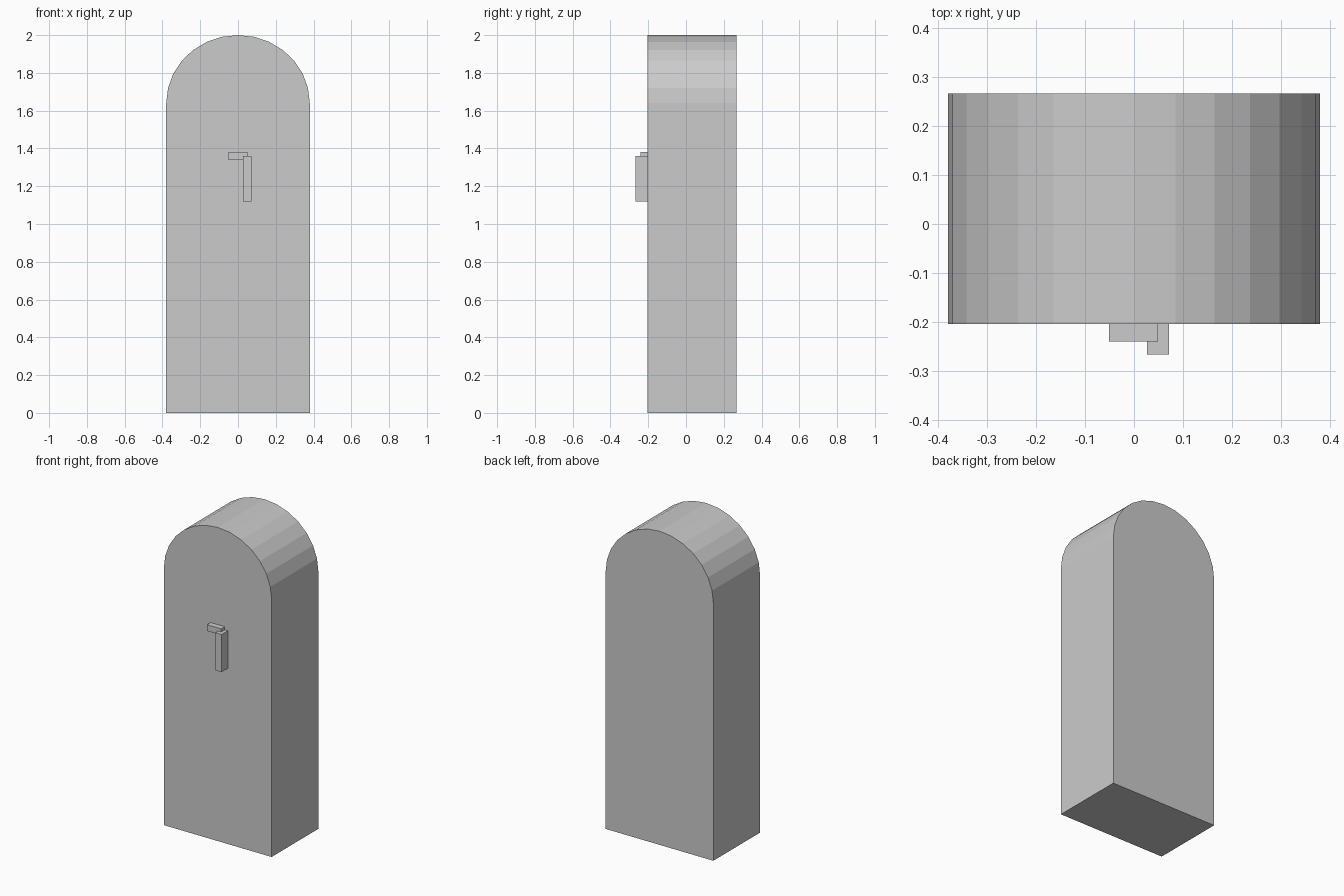
import bpy
import bmesh
import math
from mathutils import Matrix, Vector

cube = bpy.data.objects.get("Cube")
if cube:
    bpy.data.objects.remove(cube, do_unlink=True)

grey = bpy.data.materials.new("plain grey")
grey.use_nodes = True
colour = (0.6, 0.6, 0.6, 1)
grey.diffuse_color = colour
grey.node_tree.nodes["Principled BSDF"].inputs["Base Color"].default_value = colour


def add_object(name, bm):
    bmesh.ops.recalc_face_normals(bm, faces=bm.faces)
    mesh = bpy.data.meshes.new(name)
    bm.to_mesh(mesh)
    bm.free()
    mesh.materials.append(grey)
    obj = bpy.data.objects.new(name, mesh)
    bpy.context.collection.objects.link(obj)
    return obj


def box(name, low, high):
    low, high = Vector(low), Vector(high)
    bm = bmesh.new()
    matrix = Matrix.Translation((low + high) / 2) @ Matrix.Diagonal((*(high - low), 1))
    bmesh.ops.create_cube(bm, size=1, matrix=matrix)
    return add_object(name, bm)


# Arched body: flat-sided profile with a faceted round top, extruded to the back
HALF_WIDTH, SPRING, HEIGHT = 0.38, 1.64, 2.0
FRONT, BACK, SEGMENTS = -0.204, 0.267, 14

profile = [(-HALF_WIDTH, 0), (HALF_WIDTH, 0)]
for i in range(SEGMENTS + 1):
    a = math.pi * i / SEGMENTS
    profile.append((HALF_WIDTH * math.cos(a), SPRING + (HEIGHT - SPRING) * math.sin(a)))

bm = bmesh.new()
face = bm.faces.new([bm.verts.new((x, FRONT, z)) for x, z in profile])
result = bmesh.ops.extrude_face_region(bm, geom=[face], use_keep_orig=True)
moved = [v for v in result["geom"] if isinstance(v, bmesh.types.BMVert)]
bmesh.ops.translate(bm, verts=moved, vec=(0, BACK - FRONT, 0))
add_object("arched_body", bm)

# Handle on the front: short crossbar and hanging lever
box("handle_crossbar", (-0.051, -0.24, 1.34), (0.049, FRONT, 1.38))
box("handle_lever", (0.027, -0.267, 1.12), (0.071, FRONT, 1.36))
